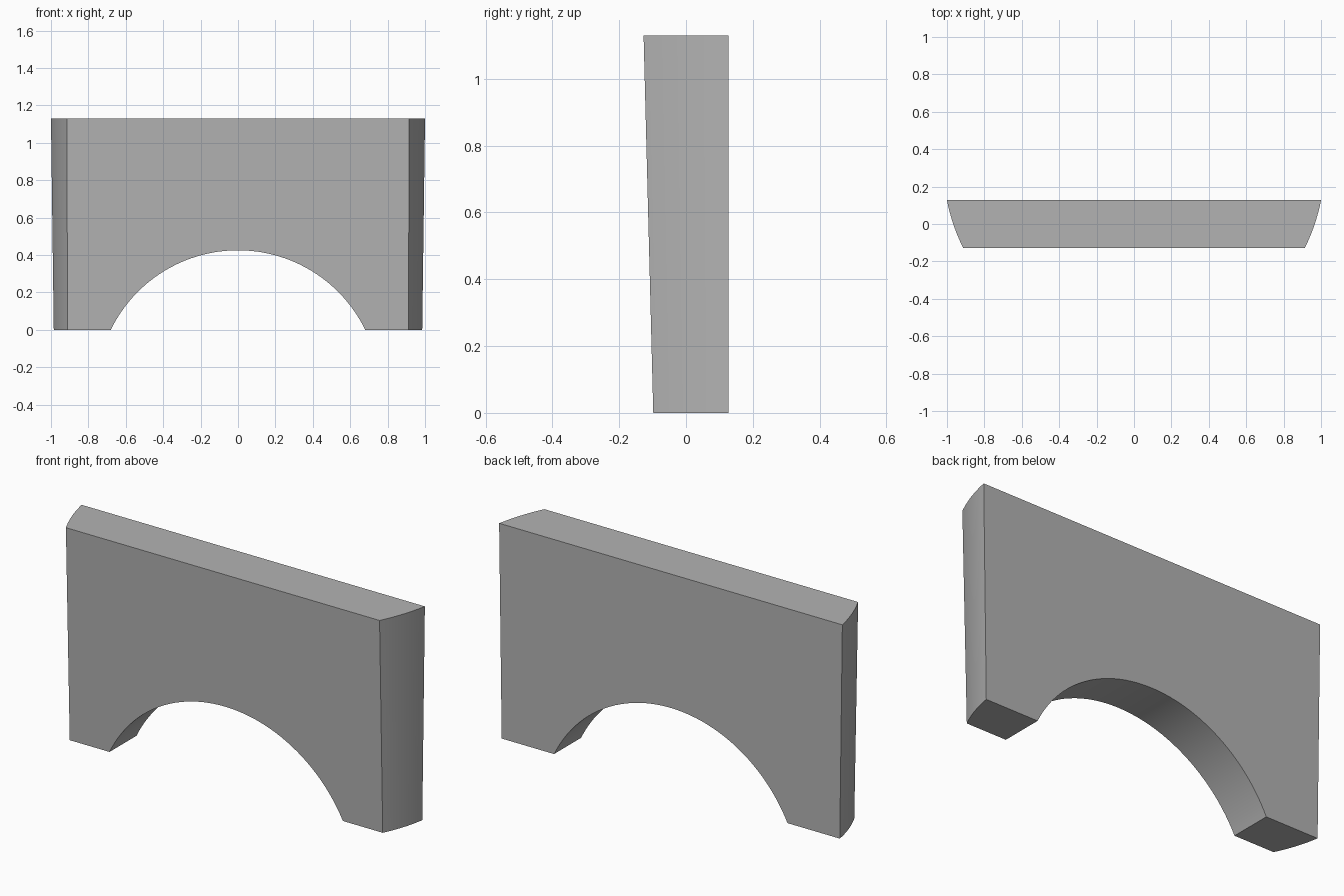
import bpy, bmesh, math
from mathutils import Vector

if "Cube" in bpy.data.objects:
    bpy.data.objects.remove(bpy.data.objects["Cube"])

HEIGHT, BACK = 1.13, 0.127
ARCH_HALF, ARCH_RISE = 0.68, 0.425

grey = bpy.data.materials.new("stone_grey")
grey.use_nodes = True
grey.diffuse_color = (0.45, 0.45, 0.45, 1)
grey.node_tree.nodes["Principled BSDF"].inputs["Base Color"].default_value = grey.diffuse_color


def outline(z, back_x, front_x, front_y, bulge=0.009, steps=10):
    """Plan of the wall at height z, with gently bowed ends."""
    a, b = Vector((back_x, BACK)), Vector((front_x, front_y))
    normal = Vector((BACK - front_y, front_x - back_x)).normalized()
    half = []
    for i in range(steps + 1):
        t = i / steps
        p = a.lerp(b, t) + normal * bulge * 4 * t * (1 - t)
        half.append((p.x, p.y, z))
    return half + [(-x, y, z) for x, y, z in reversed(half)]


# Wall block, lofted between its bottom and top plans
bm = bmesh.new()
low = [bm.verts.new(p) for p in outline(0, 0.985, 0.912, -0.098)]
high = [bm.verts.new(p) for p in outline(HEIGHT, 1.0, 0.914, -0.127)]
bm.faces.new(low)
bm.faces.new(high)
for i in range(len(low)):
    j = (i + 1) % len(low)
    bm.faces.new((low[i], low[j], high[j], high[i]))
bmesh.ops.recalc_face_normals(bm, faces=bm.faces)
mesh = bpy.data.meshes.new("arched_wall")
bm.to_mesh(mesh)
bm.free()
mesh.materials.append(grey)
wall = bpy.data.objects.new("arched_wall", mesh)
bpy.context.collection.objects.link(wall)

# Arch opening, cut with a cylinder centred below the ground
radius = (ARCH_HALF ** 2 + ARCH_RISE ** 2) / (2 * ARCH_RISE)
bpy.ops.mesh.primitive_cylinder_add(vertices=128, radius=radius, depth=1,
                                    location=(0, 0, ARCH_RISE - radius),
                                    rotation=(math.pi / 2, 0, 0))
cutter = bpy.context.object
cutter.name = "arch_cutter"
cutter.hide_render = True
cutter.data.materials.append(grey)

bpy.ops.object.select_all(action="DESELECT")
wall.select_set(True)
bpy.context.view_layer.objects.active = wall
cut = wall.modifiers.new("arch", "BOOLEAN")
cut.operation = "DIFFERENCE"
cut.solver = "EXACT"
cut.object = cutter
bpy.ops.object.modifier_apply(modifier=cut.name)
bpy.data.objects.remove(cutter)

# Smooth the arch and the bowed ends, keep the corners crisp
bpy.ops.object.shade_smooth_by_angle(angle=math.radians(30))
